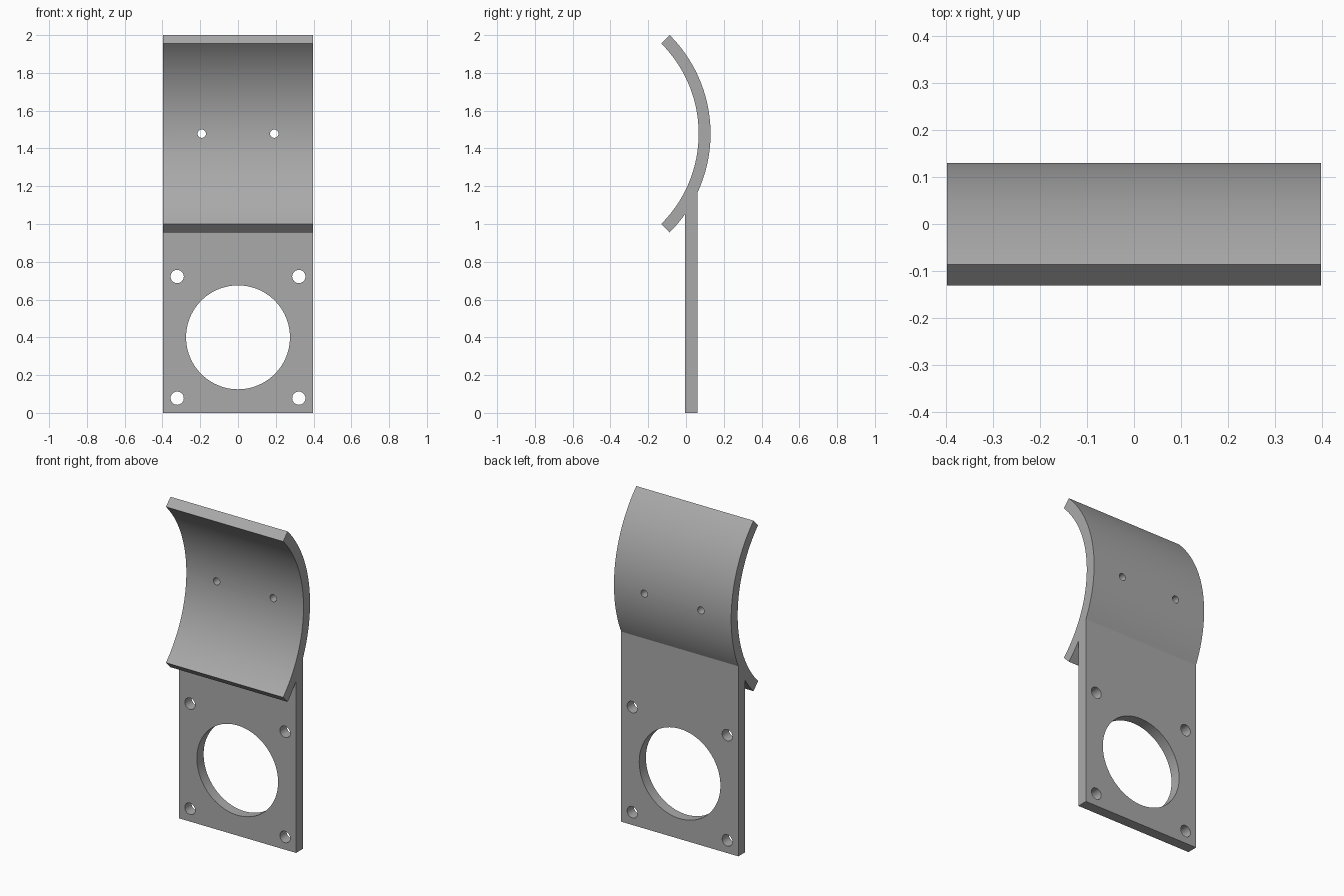
import bpy, bmesh
from math import sin, cos, asin, acos, radians, pi
from mathutils import Matrix, Vector

cube = bpy.data.objects.get("Cube")
if cube:
    bpy.data.objects.remove(cube)

HALF_W = 0.397
ARC_Y, ARC_Z = -0.608, 1.478       # centre of the curved saddle
R_IN, R_OUT = 0.675, 0.738
FRONT_Y, BACK_Y = -0.005, 0.06     # faces of the mounting plate


def material(name, rgb):
    mat = bpy.data.materials.new(name)
    mat.use_nodes = True
    mat.diffuse_color = (*rgb, 1)
    mat.node_tree.nodes["Principled BSDF"].inputs["Base Color"].default_value = (*rgb, 1)
    return mat


def make_object(name, bm):
    bmesh.ops.recalc_face_normals(bm, faces=bm.faces)
    mesh = bpy.data.meshes.new(name)
    bm.to_mesh(mesh)
    bm.free()
    obj = bpy.data.objects.new(name, mesh)
    bpy.context.collection.objects.link(obj)
    return obj


def arc(radius, start, end, steps):
    angles = [start + (end - start) * i / steps for i in range(steps + 1)]
    return [(ARC_Y + radius * cos(a), ARC_Z + radius * sin(a)) for a in angles]


# Side profile: curved saddle flowing into the flat plate
end = radians(45)
front_meet = -acos((FRONT_Y - ARC_Y) / R_OUT)
back_meet = -acos((BACK_Y - ARC_Y) / R_OUT)
profile = arc(R_IN, end, -end, 48)
profile += arc(R_OUT, -end, front_meet, 6)
profile += [(FRONT_Y, 0), (BACK_Y, 0)]
profile += arc(R_OUT, back_meet, end, 40)

bm = bmesh.new()
side = bm.faces.new([bm.verts.new((-HALF_W, y, z)) for y, z in profile])
moved = bmesh.ops.extrude_face_region(bm, geom=[side], use_keep_orig=True)["geom"]
bmesh.ops.translate(bm, vec=(2 * HALF_W, 0, 0),
                    verts=[v for v in moved if isinstance(v, bmesh.types.BMVert)])
bracket = make_object("bracket", bm)

# Drill holes: large bore, four corner screws, two saddle screws
holes = [(0, 0.4, 0.275, 96)]
for s in (-1, 1):
    holes += [(s * 0.322, z, 0.035, 32) for z in (0.078, 0.722)]
    holes.append((s * 0.192, ARC_Z, 0.022, 24))
bm = bmesh.new()
for x, z, r, sides in holes:
    place = Matrix.Translation((x, 0, z)) @ Matrix.Rotation(pi / 2, 4, 'X')
    bmesh.ops.create_cone(bm, cap_ends=True, segments=sides, radius1=r,
                          radius2=r, depth=1, matrix=place)
cutter = make_object("hole_cutter", bm)
cutter.hide_render = True

bpy.ops.object.select_all(action='DESELECT')
bpy.context.view_layer.objects.active = bracket
bracket.select_set(True)
mod = bracket.modifiers.new("holes", 'BOOLEAN')
mod.operation = 'DIFFERENCE'
mod.solver = 'EXACT'
mod.object = cutter
bpy.ops.object.modifier_apply(modifier=mod.name)
bpy.data.objects.remove(cutter)

bracket.data.materials.clear()
bracket.data.materials.append(material("grey", (0.40, 0.40, 0.40)))
bpy.ops.object.shade_smooth_by_angle(angle=radians(20))
